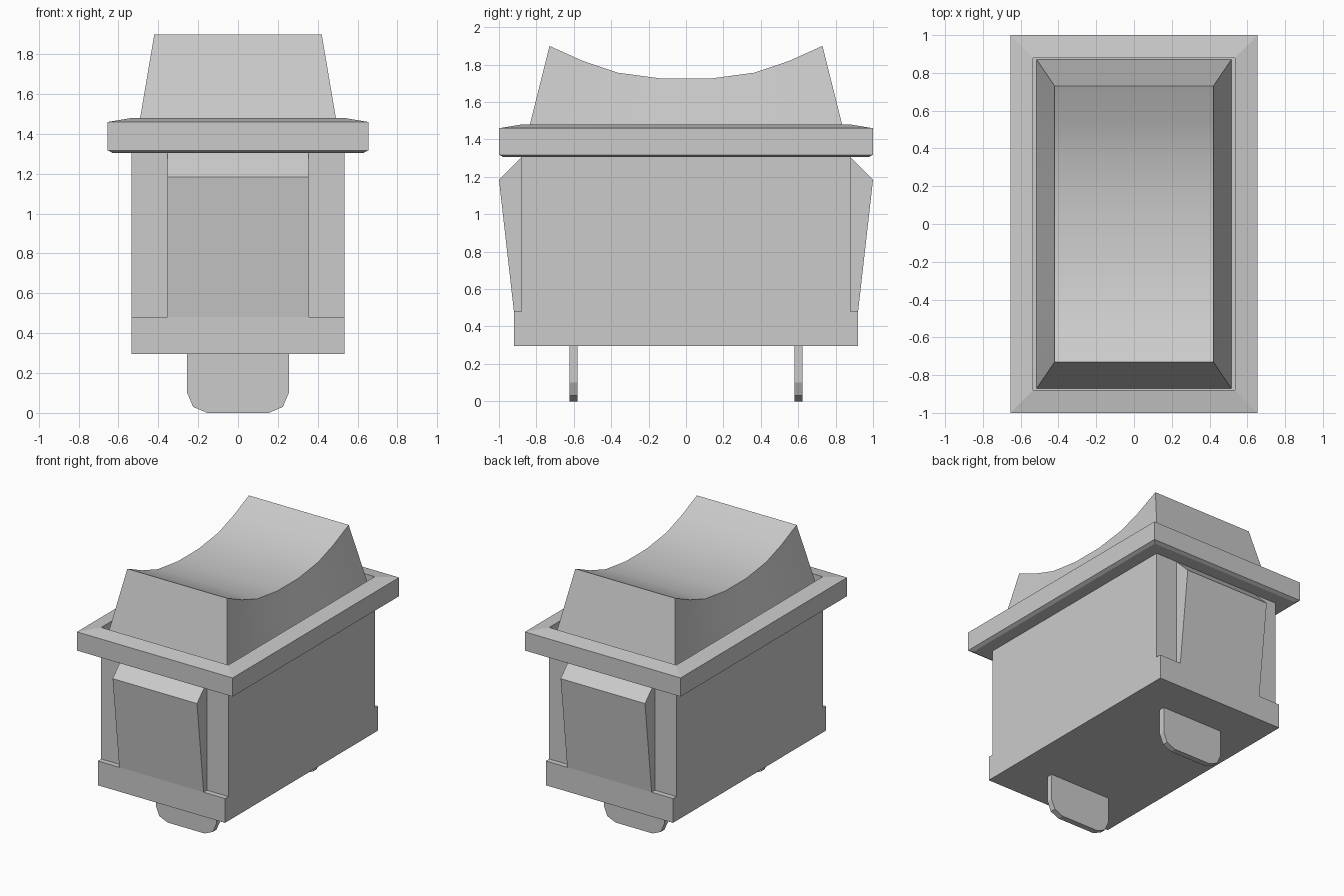
import bpy, math

if "Cube" in bpy.data.objects:
    bpy.data.objects.remove(bpy.data.objects["Cube"])


def add_object(name, verts, faces):
    mesh = bpy.data.meshes.new(name)
    mesh.from_pydata(verts, [], faces)
    mesh.validate()
    obj = bpy.data.objects.new(name, mesh)
    bpy.context.collection.objects.link(obj)
    # consistent outward normals
    bpy.context.view_layer.objects.active = obj
    obj.select_set(True)
    bpy.ops.object.mode_set(mode='EDIT')
    bpy.ops.mesh.select_all(action='SELECT')
    bpy.ops.mesh.normals_make_consistent(inside=False)
    bpy.ops.object.mode_set(mode='OBJECT')
    obj.select_set(False)
    return obj


def loft(name, loops):
    """Skin a list of equal-length vertex loops and cap both ends."""
    n = len(loops[0])
    verts = [v for loop in loops for v in loop]
    faces = [tuple(range(n)), tuple(range(len(verts) - n, len(verts)))]
    for k in range(len(loops) - 1):
        for i in range(n):
            j = (i + 1) % n
            faces.append((k * n + i, k * n + j, (k + 1) * n + j, (k + 1) * n + i))
    return add_object(name, verts, faces)


def rect(hx, hy, z):
    return [(-hx, -hy, z), (hx, -hy, z), (hx, hy, z), (-hx, hy, z)]


def extrude_x(name, profile, hx):
    return loft(name, [[(x, y, z) for y, z in profile] for x in (-hx, hx)])


# Housing: box with a slightly deeper foot
loft("housing", [rect(0.535, 0.92, 0.295), rect(0.535, 0.92, 0.48),
                 rect(0.535, 0.88, 0.48), rect(0.535, 0.88, 1.31)])

# Bezel: chamfered flange with a shallow well for the rocker
loft("bezel", [rect(0.63, 0.975, 1.305), rect(0.655, 1.0, 1.318),
               rect(0.655, 1.0, 1.46), rect(0.535, 0.88, 1.48),
               rect(0.535, 0.88, 1.34)])

# Snap clips and terminals, front and back
half = [(0.255, 0.31), (0.255, 0.10), (0.225, 0.03), (0.155, 0.0)]
blade = half + [(-x, z) for x, z in reversed(half)]
for side, label in ((-1, "front"), (1, "back")):
    clip = [(0.87, 0.48), (0.92, 0.48), (1.0, 1.185), (0.88, 1.305), (0.87, 1.305)]
    extrude_x(label + "_clip", [(side * y, z) for y, z in clip], 0.355)
    loft(label + "_terminal",
         [[(x, side * 0.602 + d, z) for x, z in blade] for d in (-0.022, 0.022)])

# Rocker: tapered block with a concave top
half = [(-0.73, 1.90), (-0.552, 1.82), (-0.365, 1.757), (-0.127, 1.725)]
curve = half + [(-y, z) for y, z in reversed(half)]
taper = 0.87 / 0.73
sections = []
for y, z in curve:
    sections.append([(-0.515, y * taper, 1.34), (0.515, y * taper, 1.34),
                     (0.42, y, z), (-0.42, y, z)])
rocker = loft("rocker", sections)
bpy.ops.object.select_all(action='DESELECT')
rocker.select_set(True)
bpy.context.view_layer.objects.active = rocker
bpy.ops.object.shade_smooth_by_angle(angle=math.radians(30))
